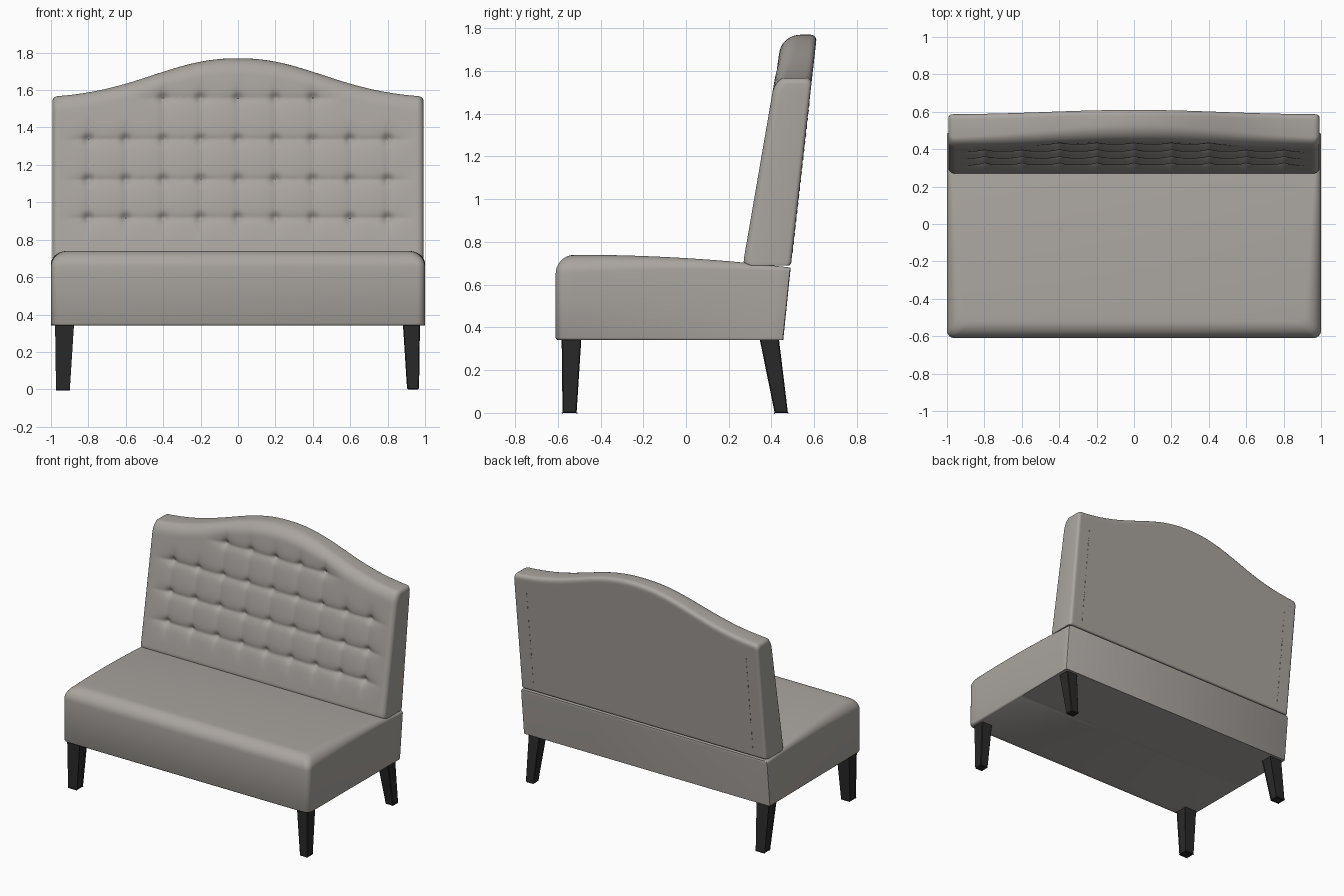
import bpy, bmesh, math

if "Cube" in bpy.data.objects:
    bpy.data.objects.remove(bpy.data.objects["Cube"])

def material(name, rgb):
    m = bpy.data.materials.new(name)
    m.diffuse_color = (*rgb, 1)
    m.use_nodes = True
    m.node_tree.nodes["Principled BSDF"].inputs["Base Color"].default_value = m.diffuse_color
    return m

FABRIC = material("warm grey fabric", (0.40, 0.375, 0.35))
WOOD = material("black wood", (0.022, 0.022, 0.022))

def finish(bm, name, mat, angle=40):
    bmesh.ops.recalc_face_normals(bm, faces=bm.faces)
    me = bpy.data.meshes.new(name)
    bm.to_mesh(me)
    bm.free()
    ob = bpy.data.objects.new(name, me)
    bpy.context.collection.objects.link(ob)
    me.materials.append(mat)
    bpy.ops.object.select_all(action='DESELECT')
    ob.select_set(True)
    bpy.context.view_layer.objects.active = ob
    bpy.ops.object.shade_smooth_by_angle(angle=math.radians(angle))
    return ob

def rnd(e):
    """Quarter-circle drop: 0 inside, 1 at the very edge."""
    e = min(max(e, 0.0), 1.0)
    return 1 - math.sqrt(1 - e * e)

# Seat: rounded outline lofted upward, crowned at front and sloping to the rear
Y0, Y1, Z0, R = -0.61, 0.455, 0.34, 0.09
D = Y1 - Y0

def seat_chain():
    c, pts = 0.04, []
    for i in range(7):
        a = math.pi / 2 * i / 6
        pts.append((1 - c + c * math.sin(a), Y0 + c - c * math.cos(a)))
    pts += [(1, Y0 + c + (D - c - 0.01) * i / 20) for i in range(1, 20)]
    pts += [(1, Y1 - 0.01), (0.997, Y1 - 0.003), (0.99, Y1)]
    return pts

def seat_point(x, y, low, inset, drop):
    t = (y - Y0) / D
    s = 1 - 0.8 * t                       # edge roll shrinks to the rear
    top = 0.74 - 0.06 * t * t
    z = Z0 + low if low is not None else top - drop * s
    y2 = Y1 - (Y1 - y) * (1 - inset / D)
    return x * (1 - inset * s), y2 + 0.035 * t * (z - Z0) / 0.34, z

layers = [(0, 0.012, 0), (0.004, 0.004, 0), (0.012, 0, 0)]
for i in range(11):
    a = math.pi / 2 * i / 10
    layers.append((None, R * (1 - math.cos(a)), R * (1 - math.sin(a))))
bm = bmesh.new()
rings, chain = [], seat_chain()
for lay in layers:
    right = [bm.verts.new(seat_point(x, y, *lay)) for x, y in chain]
    left = [bm.verts.new(seat_point(-x, y, *lay)) for x, y in chain]
    rings.append(right + left[::-1])
n = len(rings[0])
for a, b in zip(rings, rings[1:]):
    for i in range(n):
        j = (i + 1) % n
        bm.faces.new((a[i], a[j], b[j], b[i]))
for ring in (rings[0], rings[-1]):
    for i in range(n // 2 - 1):
        bm.faces.new((ring[i], ring[i + 1], ring[n - 2 - i], ring[n - 1 - i]))
finish(bm, "seat", FABRIC)

# Backrest: tufted front sheet and plain rear sheet joined round the border
W, ZB = 0.993, 0.69
ROWS = [(0.915, 0.8), (1.12, 0.8), (1.335, 0.8), (1.555, 0.4)]

def top_z(x):
    crest = 1.555 + 0.215 * math.exp(-(abs(x) / 0.6) ** 2.2)
    return crest - 0.025 * rnd(1 - (W - abs(x)) / 0.03)

def fade(d, width):
    t = min(max(1 - d / width, 0), 1)
    return t * t * (3 - 2 * t)

def tuft(x, z):
    col = max(-4, min(4, round(x / 0.2)))
    dx = abs(x - col * 0.2)
    top = 1.555 if abs(col) <= 2 else 1.335
    out = max(0.915 - z, z - top, 0)
    push = 0.010 * math.exp(-dx / 0.03) * fade(out, 0.14)
    for zr, half in ROWS:
        dz = abs(z - zr)
        push += 0.014 * math.exp(-dz / 0.03) * fade(max(abs(x) - half, 0), 0.17)
        c = max(-half, min(half, col * 0.2))
        push += 0.016 * math.exp(-((x - c) ** 2 + dz * dz) / 0.025 ** 2)
    return push

def front_y(x, z):
    d_top = top_z(x) - z
    y = 0.267 + 0.172 * (z - 0.7) + tuft(x, z) * fade(0.09 - min(d_top, 0.09), 0.09)
    y += 0.035 * rnd(1 - (W - abs(x)) / 0.035)
    y += (0.085 - 0.04 * abs(x)) * rnd(1 - d_top / 0.075)
    return y + 0.02 * rnd(1 - (z - ZB) / 0.03)

def rear_y(x, z):
    y = 0.491 + 0.113 * (z - 0.69)
    for d, r in ((W - abs(x), 0.02), (top_z(x) - z, 0.03), (z - ZB, 0.012)):
        y -= r * rnd(1 - d / r)
    return y

edge = [0, 0.0015, 0.005, 0.011, 0.018, 0.026, 0.035]
span = [-0.95 + 1.9 * i / 190 for i in range(191)]
xs = [-W + d for d in edge] + span + [W - d for d in reversed(edge)]
low = [0, 0.001, 0.004, 0.009, 0.017, 0.03]
high = [0.075, 0.055, 0.038, 0.024, 0.013, 0.006, 0.0015, 0]

def column(x):
    t = top_z(x)
    a, b = ZB + 0.04, t - 0.09
    return ([ZB + d for d in low] + [a + (b - a) * i / 84 for i in range(85)]
            + [t - d for d in high])

bm = bmesh.new()
sheets = []
for fn in (front_y, rear_y):
    g = [[bm.verts.new((x, fn(x, z), z)) for z in column(x)] for x in xs]
    for p, q in zip(g, g[1:]):
        for j in range(len(p) - 1):
            bm.faces.new((p[j], q[j], q[j + 1], p[j + 1]))
    sheets.append(g)

def border(g):
    return ([c[0] for c in g] + g[-1][1:] + [c[-1] for c in reversed(g[:-1])]
            + g[0][-2:0:-1])

fb, rb = border(sheets[0]), border(sheets[1])
for i in range(len(fb)):
    j = (i + 1) % len(fb)
    bm.faces.new((fb[i], fb[j], rb[j], rb[i]))
finish(bm, "backrest", FABRIC, 50)

# Stitch rows down the rear panel
bm = bmesh.new()
for sx in (-1, 1):
    for i in range(20):
        z = 0.76 + 0.036 * i
        r = bmesh.ops.create_cube(bm, size=1)
        for v in r["verts"]:
            zz = z + v.co.z * 0.018
            v.co = (sx * 0.89 + v.co.x * 0.004, rear_y(0.89, zz) + v.co.y * 0.004, zz)
finish(bm, "rear_stitching", FABRIC)

# Legs: tapered square posts, rear pair raked backward
def leg(name, side, top_y, bottom_y):
    bm = bmesh.new()
    bmesh.ops.create_cube(bm, size=1)
    for v in bm.verts:
        up = v.co.z > 0
        xr = (0.882, 0.973) if up else (0.904, 0.968)
        yr = top_y if up else bottom_y
        v.co = (side * xr[v.co.x > 0], yr[v.co.y > 0], 0.345 if up else 0)
    bmesh.ops.bevel(bm, geom=bm.edges[:], offset=0.005, segments=1, affect='EDGES')
    finish(bm, name, WOOD, 20)

for side, tag in ((-1, "left"), (1, "right")):
    leg("front_leg_" + tag, side, (-0.582, -0.49), (-0.578, -0.512))
    leg("rear_leg_" + tag, side, (0.345, 0.435), (0.415, 0.477))
